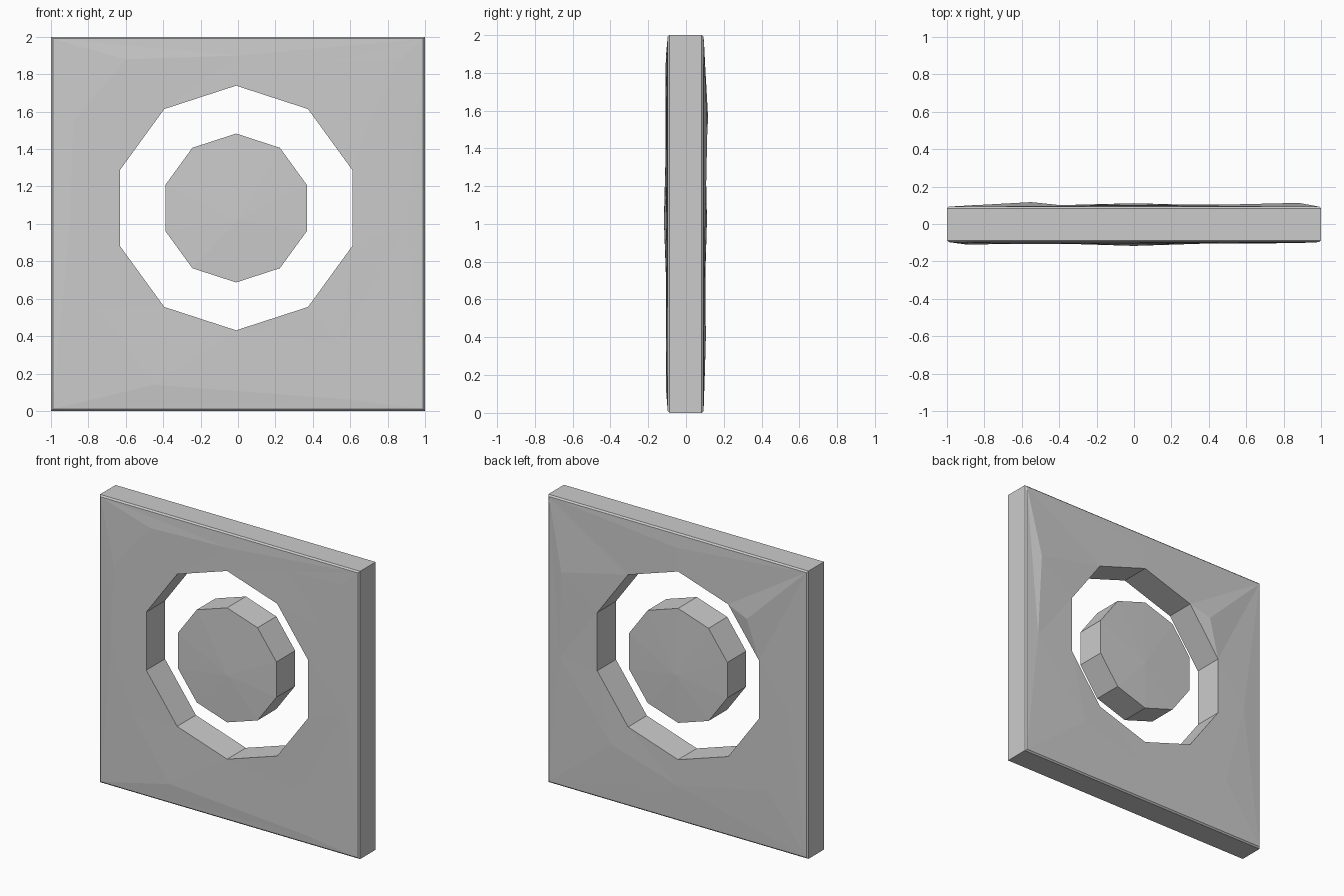
import bpy, bmesh
from math import sin, cos, pi
from mathutils import Vector
from mathutils.geometry import delaunay_2d_cdt

if "Cube" in bpy.data.objects:
    bpy.data.objects.remove(bpy.data.objects["Cube"])

SIDES = 10
CENTRE = Vector((-0.01, 1.085))
FRONT, BACK = -0.097, 0.093

stone = bpy.data.materials.new("stone_grey")
stone.use_nodes = True
stone.diffuse_color = (0.6, 0.6, 0.6, 1)
bsdf = next(n for n in stone.node_tree.nodes if n.type == 'BSDF_PRINCIPLED')
bsdf.inputs["Base Color"].default_value = stone.diffuse_color


def decagon(radius):
    return [CENTRE + radius * Vector((sin(2 * pi * i / SIDES), cos(2 * pi * i / SIDES)))
            for i in range(SIDES)]


def square(half):
    return [Vector((sx * half, 1 + sz * half)) for sx, sz in ((-1, -1), (1, -1), (1, 1), (-1, 1))]


def ring(bm, points, y):
    return [bm.verts.new((p.x, y, p.y)) for p in points]


def bridge(bm, a, b):
    for i in range(len(a)):
        j = (i + 1) % len(a)
        bm.faces.new((a[i], a[j], b[j], b[i]))


def finish(bm, name):
    bmesh.ops.recalc_face_normals(bm, faces=bm.faces)
    mesh = bpy.data.meshes.new(name)
    bm.to_mesh(mesh)
    bm.free()
    mesh.materials.append(stone)
    bpy.context.collection.objects.link(bpy.data.objects.new(name, mesh))


def rough_face(bm, border, rim, bumps, y, sign):
    """Fill between border and rim with triangles through slightly raised points."""
    verts = border + rim + [bm.verts.new((x, y + sign * h, z)) for x, z, h in bumps]
    flat = [Vector((v.co.x, v.co.z)) for v in verts]
    nb, nr = len(border), len(rim)
    edges = [(i, (i + 1) % nb) for i in range(nb)]
    edges += [(nb + i, nb + (i + 1) % nr) for i in range(nr)]
    _, _, tris, source, _, _ = delaunay_2d_cdt(flat, edges, [], 0, 1e-6)
    for tri in tris:
        ids = [source[i][0] for i in tri]
        # Leave the decagonal opening clear
        if not all(nb <= i < nb + nr for i in ids):
            bm.faces.new([verts[i] for i in ids])


# Square slab with softened edges and a decagonal opening
front_bumps = [(-0.6, 1.88, 0.010), (-0.88, 1.55, 0.012), (0, 1.9, 0.006),
               (0.46, 1.86, 0.004), (0.87, 1.88, 0.003), (0.7, 1.55, 0.006),
               (0.9, 1.0, 0.004), (-0.9, 1.0, 0.012), (-0.45, 0.14, 0.010),
               (0.6, 0.06, 0.003), (0.55, 0.35, 0.004), (-0.75, 0.55, 0.008)]
back_bumps = [(-0.55, 1.56, 0.024), (0.88, 1.5, 0.020), (0, 1.9, 0.006),
              (-0.85, 1.0, 0.008), (0.9, 0.9, 0.007), (-0.7, 0.4, 0.008),
              (0, 0.25, 0.008), (0.5, 0.4, 0.012)]
bm = bmesh.new()
outer = [ring(bm, square(half), y) for half, y in
         ((0.99, FRONT), (1, FRONT + 0.01), (1, BACK - 0.01), (0.99, BACK))]
for a, b in zip(outer, outer[1:]):
    bridge(bm, a, b)
hole = decagon(0.654)
rim_front, rim_back = ring(bm, hole, FRONT - 0.008), ring(bm, hole, BACK + 0.008)
bridge(bm, rim_front, rim_back)
rough_face(bm, outer[0], rim_front, front_bumps, FRONT, -1)
rough_face(bm, outer[-1], rim_back, back_bumps, BACK, 1)
finish(bm, "square_frame")

# Free-standing ten-sided disc with shallow faceted faces
bm = bmesh.new()
disc = decagon(0.398)
loops = [ring(bm, disc, y) for y in (FRONT - 0.008, BACK + 0.008)]
bridge(bm, *loops)
for loop, y in zip(loops, (FRONT - 0.02, BACK + 0.018)):
    tip = bm.verts.new((0, y, 1.02))
    for i in range(SIDES):
        bm.faces.new((loop[i], loop[(i + 1) % SIDES], tip))
finish(bm, "centre_disc")
